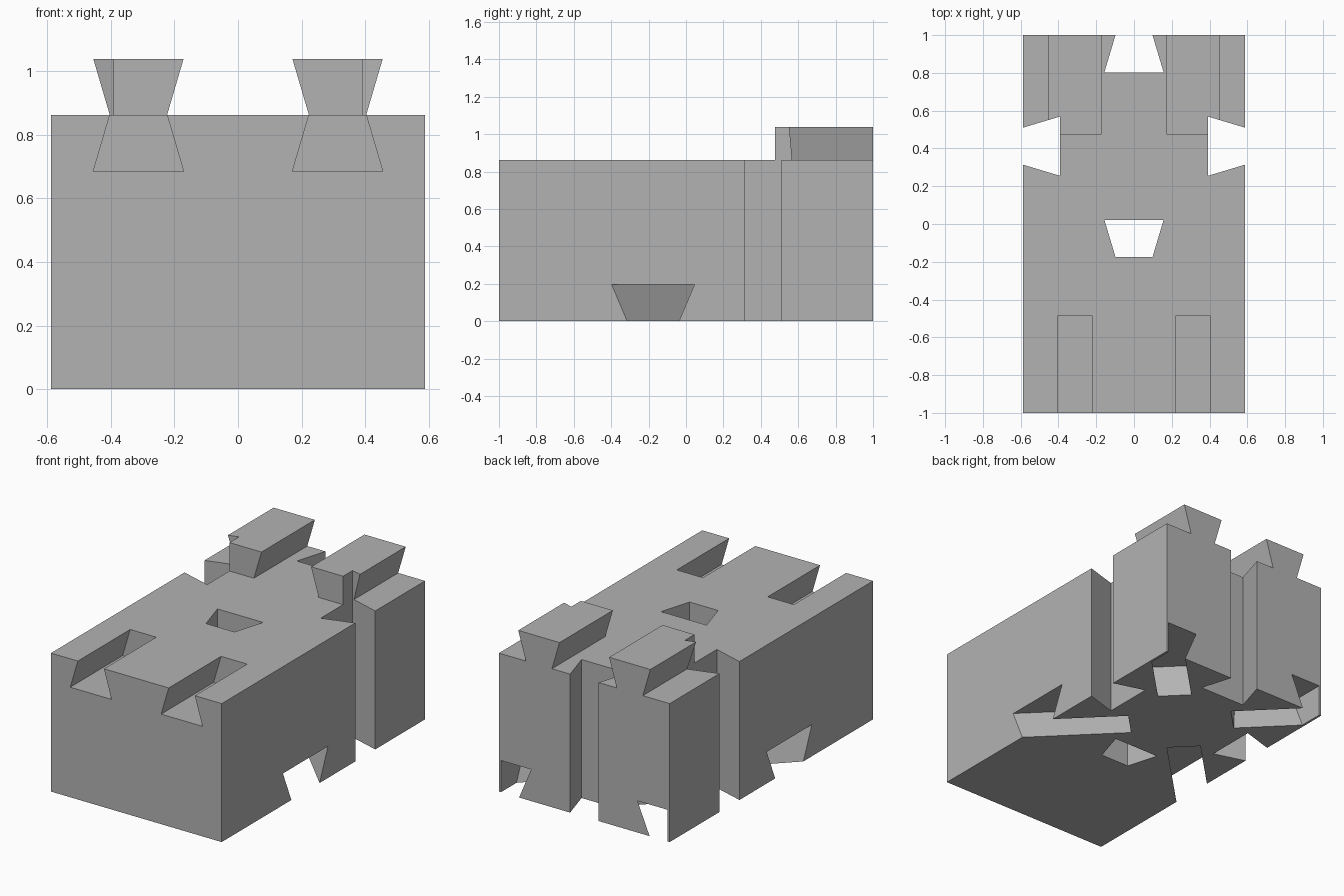
import bpy, bmesh
from mathutils import Matrix, Vector

cube = bpy.data.objects.get("Cube")
if cube:
    bpy.data.objects.remove(cube, do_unlink=True)

HALF_X, TOP = 0.588, 0.862
X, Y, Z = Vector((1, 0, 0)), Vector((0, 1, 0)), Vector((0, 0, 1))

grey = bpy.data.materials.new("plain grey")
grey.use_nodes = True
colour = (0.45, 0.45, 0.45, 1)
grey.diffuse_color = colour
grey.node_tree.nodes["Principled BSDF"].inputs["Base Color"].default_value = colour


def make_object(name, bm):
    bmesh.ops.recalc_face_normals(bm, faces=bm.faces)
    mesh = bpy.data.meshes.new(name)
    bm.to_mesh(mesh)
    bm.free()
    mesh.materials.append(grey)
    obj = bpy.data.objects.new(name, mesh)
    bpy.context.collection.objects.link(obj)
    return obj


def dovetail(name, origin, run, depth_dir, length, over=0.05,
             neck=0.098, wide=0.157, depth=0.197, clip=None):
    """Dovetail prism: half widths go from neck (at origin) to wide (at depth)."""
    origin, side = Vector(origin), run.cross(depth_dir)
    low = neck - (wide - neck) * over / depth
    profile = [(-low, -over), (low, -over), (wide, depth), (-wide, depth)]
    bm = bmesh.new()
    face = bm.faces.new([bm.verts.new(origin + side * w + depth_dir * d)
                         for w, d in profile])
    ext = bmesh.ops.extrude_face_region(bm, geom=[face])["geom"]
    bmesh.ops.translate(bm, vec=run * length,
                        verts=[g for g in ext if isinstance(g, bmesh.types.BMVert)])
    if clip:
        cut = bmesh.ops.bisect_plane(bm, geom=bm.verts[:] + bm.edges[:] + bm.faces[:],
                                     plane_co=X * clip, plane_no=X * clip,
                                     clear_outer=True)["geom_cut"]
        bmesh.ops.holes_fill(bm, edges=[g for g in cut if isinstance(g, bmesh.types.BMEdge)])
    return make_object(name, bm)


# Main block
bm = bmesh.new()
bmesh.ops.create_cube(bm, size=1, matrix=Matrix.Translation((0, 0, TOP / 2))
                      @ Matrix.Diagonal((2 * HALF_X, 2, TOP, 1)))
block = make_object("dovetail_block", bm)


def combine(tool, operation):
    mod = block.modifiers.new(tool.name, "BOOLEAN")
    mod.operation, mod.solver, mod.object = operation, "EXACT", tool
    tool.hide_render = True
    tool.hide_viewport = True


small = dict(neck=0.09, wide=0.142, depth=0.177)
cutters = []

for s, label in ((1, "left"), (-1, "right")):
    # Raised rails on the top, at the back
    combine(dovetail(label + "_rail", (s * 0.313, 0.475, TOP), Y, Z, 0.525, **small), "UNION")
    # Matching grooves in the top, at the front
    cutters.append(dovetail(label + "_top_groove", (s * 0.313, -0.485, TOP),
                            -Y, -Z, 0.6, **small))
    # Upright notches in the sides
    cutters.append(dovetail(label + "_side_notch", (s * HALF_X, 0.412, -0.1),
                            Z, -s * X, 1.3))
    # Diagonal grooves underneath, from the sides and from the back corners
    cutters.append(dovetail(label + "_side_groove", (s * 0.206, 0.206, 0),
                            (s * X - Y).normalized(), Z, 0.8))
    cutters.append(dovetail(label + "_corner_groove", (s * 0.22, 0.632, 0),
                            (s * X + Y).normalized(), Z, 0.8, clip=s * 0.574))

# Upright notch in the back and shaft through the middle
cutters.append(dovetail("back_notch", (0, 1, -0.1), Z, -Y, 1.3))
cutters.append(dovetail("centre_shaft", (0, -0.175, -0.1), Z, Y, 1.3, over=0))

for cutter in cutters:
    combine(cutter, "DIFFERENCE")

# Apply the cuts and drop the tools
graph = bpy.context.evaluated_depsgraph_get()
result = bpy.data.meshes.new_from_object(block.evaluated_get(graph))
tools = [m.object for m in block.modifiers]
block.modifiers.clear()
block.data = result
for tool in tools:
    bpy.data.objects.remove(tool, do_unlink=True)
result.materials.clear()
result.materials.append(grey)
for face in result.polygons:
    face.material_index = 0
